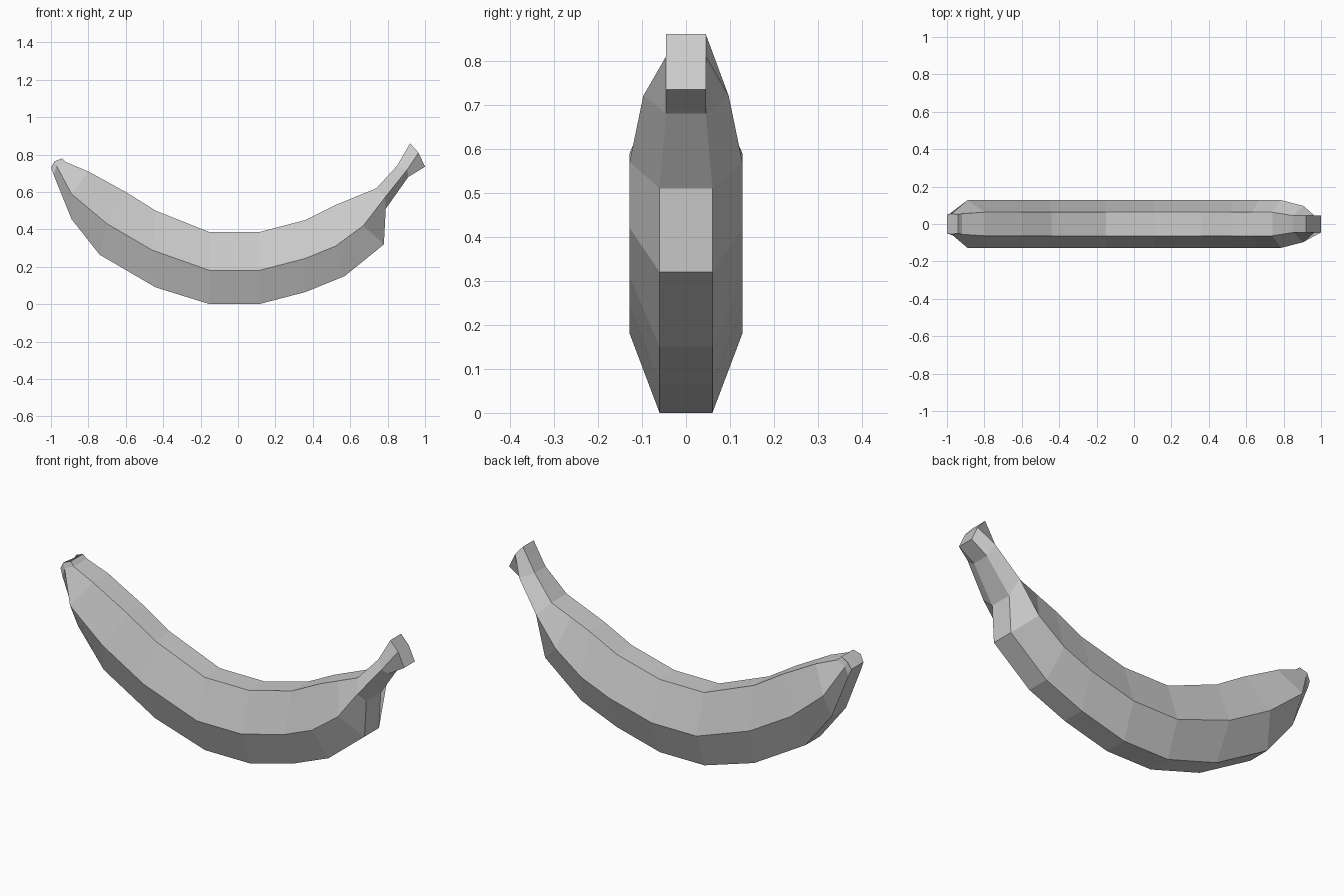
import bpy, bmesh

# Side profile stations, blossom tip to stem:
# inner edge (x, z), side ridge (x, z), outer edge (x, z), half widths of inner / ridge / outer
stations = [
    ((-0.94, 0.78), (-0.98, 0.765), (-1.00, 0.73), (0.05, 0.055, 0.05)),
    ((-0.92, 0.76), (-0.97, 0.74), (-0.985, 0.69), (0.055, 0.06, 0.055)),
    ((-0.80, 0.71), (-0.89, 0.59), (-0.89, 0.455), (0.063, 0.128, 0.06)),
    ((-0.60, 0.60), (-0.70, 0.43), (-0.74, 0.265), (0.063, 0.128, 0.06)),
    ((-0.44, 0.50), (-0.46, 0.29), (-0.44, 0.09), (0.063, 0.128, 0.06)),
    ((-0.15, 0.385), (-0.15, 0.18), (-0.15, 0.0), (0.063, 0.128, 0.06)),
    ((0.11, 0.385), (0.11, 0.18), (0.11, 0.0), (0.063, 0.128, 0.06)),
    ((0.36, 0.45), (0.36, 0.245), (0.36, 0.065), (0.063, 0.128, 0.06)),
    ((0.52, 0.53), (0.52, 0.31), (0.57, 0.15), (0.063, 0.128, 0.06)),
    ((0.63, 0.575), (0.67, 0.42), (0.78, 0.32), (0.063, 0.128, 0.06)),
    ((0.74, 0.62), (0.785, 0.57), (0.79, 0.51), (0.063, 0.128, 0.06)),
    ((0.85, 0.74), (0.905, 0.72), (0.91, 0.68), (0.045, 0.097, 0.045)),
    ((0.92, 0.86), (0.965, 0.81), (1.00, 0.735), (0.045, 0.045, 0.045)),
]

bm = bmesh.new()
rings = []
for top, mid, bottom, widths in stations:
    half = list(zip((top, mid, bottom), widths))
    ring = [bm.verts.new((x, -w, z)) for (x, z), w in half]
    ring += [bm.verts.new((x, w, z)) for (x, z), w in reversed(half)]
    rings.append(ring)

# Skin between neighbouring six-sided rings
for a, b in zip(rings, rings[1:]):
    for i in range(6):
        j = (i + 1) % 6
        bm.faces.new((a[i], a[j], b[j], b[i]))

# Flat ends of the tip and stem
bm.faces.new(rings[0])
bm.faces.new(rings[-1])
bmesh.ops.recalc_face_normals(bm, faces=bm.faces[:])

mesh = bpy.data.meshes.new("banana")
bm.to_mesh(mesh)
bm.free()
banana = bpy.data.objects.new("banana", mesh)
bpy.context.collection.objects.link(banana)
